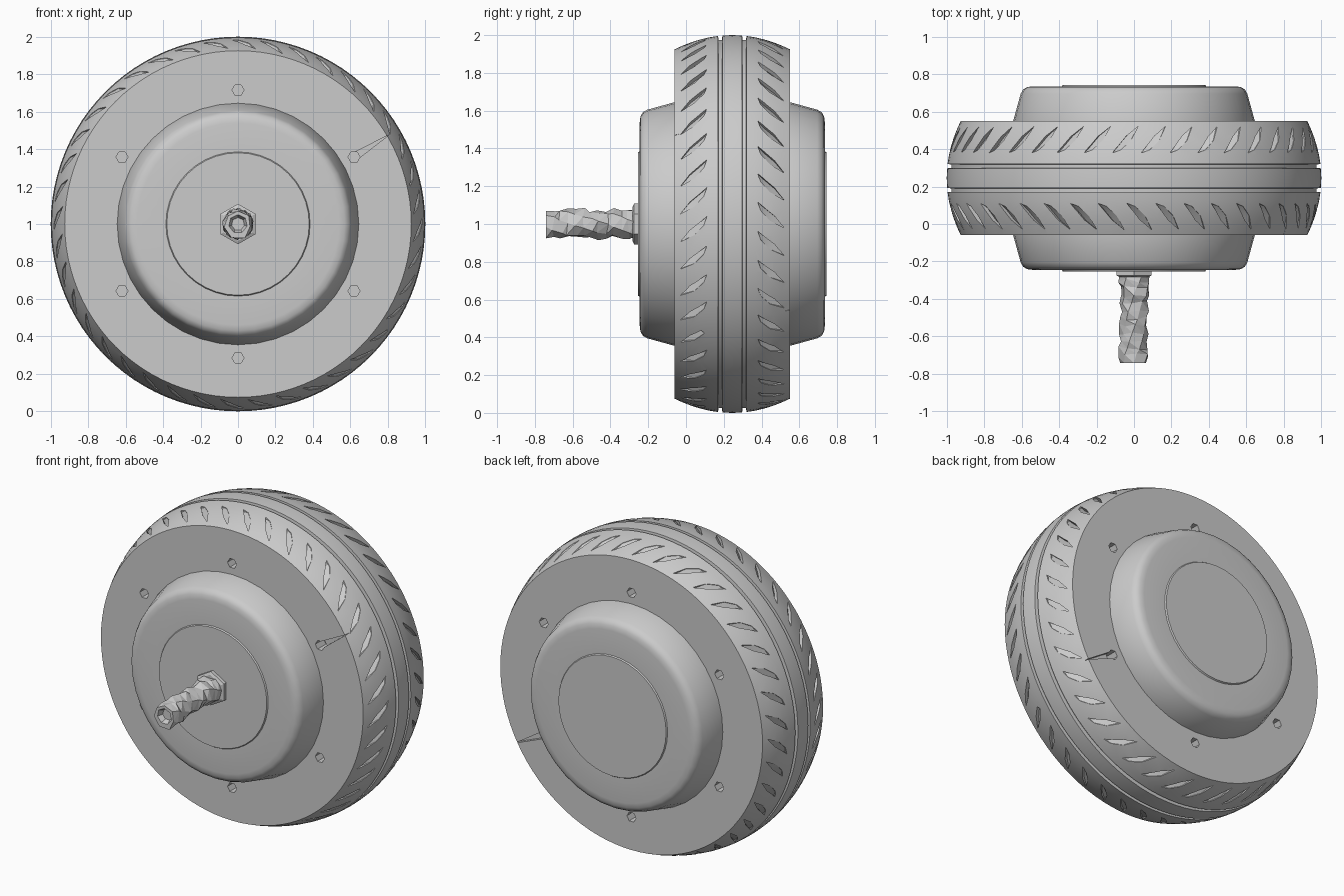
import bpy, bmesh, math, random

random.seed(4)
if "Cube" in bpy.data.objects:
    bpy.data.objects.remove(bpy.data.objects["Cube"], do_unlink=True)

MID = 0.245    # wheel centre along y
HALF = 0.305   # half the tyre width

grey = bpy.data.materials.new("plain grey")
grey.use_nodes = True
grey.diffuse_color = (0.6, 0.6, 0.6, 1)
grey.node_tree.nodes["Principled BSDF"].inputs["Base Color"].default_value = (0.6, 0.6, 0.6, 1)


def polar(r, a, y):
    """Point at radius r, angle a clockwise from the top, depth y."""
    return (r * math.sin(a), y, 1 + r * math.cos(a))


def crown(t):
    """Tyre radius at distance t from its middle."""
    return 1 - 0.075 * (t / HALF) ** 2


def finish(bm, name):
    bmesh.ops.recalc_face_normals(bm, faces=bm.faces)
    mesh = bpy.data.meshes.new(name)
    bm.to_mesh(mesh)
    bm.free()
    mesh.materials.append(grey)
    ob = bpy.data.objects.new(name, mesh)
    bpy.context.collection.objects.link(ob)
    return ob


def loft(bm, rings, closed=False):
    """Skin a list of equal point rings; cap the ends unless closed."""
    rows = [[bm.verts.new(p) for p in ring] for ring in rings]
    n = len(rows[0])
    pairs = list(zip(rows, rows[1:])) + ([(rows[-1], rows[0])] if closed else [])
    for a, b in pairs:
        for i in range(n):
            j = (i + 1) % n
            bm.faces.new((a[i], a[j], b[j], b[i]))
    if not closed:
        bm.faces.new(rows[0])
        bm.faces.new(rows[-1])


def lathe(name, profile, segs, closed=False):
    bm = bmesh.new()
    loft(bm, [[polar(r, math.tau * i / segs, y) for i in range(segs)]
              for y, r in profile], closed)
    return finish(bm, name)


def smooth(ob, degrees):
    bpy.ops.object.select_all(action='DESELECT')
    ob.select_set(True)
    bpy.context.view_layer.objects.active = ob
    bpy.ops.object.shade_smooth_by_angle(angle=math.radians(degrees))


# Tyre: crowned ring with two grooves round the middle
half = [(t, crown(t)) for t in (0.305, 0.26, 0.215, 0.17, 0.12, 0.075)]
half += [(0.073, 0.975), (0.055, 0.975), (0.052, crown(0.052))]
section = [(MID - t, r) for t, r in half] + [(MID, 1.0)]
section += [(MID + t, r) for t, r in reversed(half)]
section += [(MID + HALF, 0.58), (MID - HALF, 0.58)]
tyre = lathe("tyre", section, 96, closed=True)

# Tread cuts: bent slashes, deep along one edge and shallow along the other
slash = [(0.0, 0.135, 0.012), (0.045, 0.15, 0.003), (0.10, 0.20, 0.003),
         (0.14, 0.275, 0.012), (0.075, 0.225, 0.025), (0.025, 0.165, 0.025)]
cut = bmesh.new()
COUNT = 40
for side in (-1, 1):
    for k in range(COUNT):
        a0 = math.tau * (k + 0.25 * side) / COUNT
        floor = [polar(crown(t) - d, a0 + a, MID + side * t) for a, t, d in slash]
        top = [polar(1.05, a0 + a, MID + side * t) for a, t, d in slash]
        loft(cut, [floor, top])

# Bolt holes: six blind holes on each face
for side in (-1, 1):
    for k in range(6):
        x, _, z = polar(0.715, math.tau * k / 6, 0)
        loft(cut, [[(x + 0.032 * math.cos(b), MID + side * t, z + 0.032 * math.sin(b))
                    for b in [math.tau * i / 6 for i in range(6)]]
                   for t in (0.22, 0.35)])

# Tapered nicks running from two of the holes to the rim
for side, a in ((-1, math.tau / 6), (1, math.tau / 3)):
    loft(cut, [[polar(0.715, a - 0.03, MID + side * t),
                polar(0.94, a - 0.01, MID + side * t),
                polar(0.715, a + 0.03, MID + side * t)]
               for t in (0.28, 0.35)])
bmesh.ops.triangulate(cut, faces=cut.faces)
cutter = finish(cut, "tread_cutter")
cutter.hide_render = True

mod = tyre.modifiers.new("tread", 'BOOLEAN')
mod.operation = 'DIFFERENCE'
mod.solver = 'EXACT'
mod.use_self = True
mod.object = cutter
bpy.context.view_layer.objects.active = tyre
bpy.ops.object.modifier_apply(modifier=mod.name)
bpy.data.objects.remove(cutter, do_unlink=True)
smooth(tyre, 20)

# Hub: tapered drum with rounded rims and a raised round plate at each end
drum = [(0.498, 0.38), (0.49, 0.385), (0.49, 0.54), (0.486, 0.57), (0.473, 0.592),
        (0.45, 0.605), (HALF, 0.645)]
hub = lathe("hub", [(MID - t, r) for t, r in drum]
            + [(MID + t, r) for t, r in reversed(drum)], 40)
smooth(hub, 30)

# Axle nut with a chamfered front
lathe("axle_nut", [(-0.283, 0.09), (-0.275, 0.108), (-0.24, 0.108)], 6)

# Axle: rough faceted rod with a small recess in its tip
SIDES, RINGS = 7, 13
rings = [[polar(0.035, math.tau * i / SIDES, y) for i in range(SIDES)] for y in (-0.71,)]
rings.append([polar(0.05, math.tau * i / SIDES, -0.742) for i in range(SIDES)])
for k in range(RINGS):
    y = -0.742 + 0.48 * k / (RINGS - 1)
    wobble = 0.012 if 0 < k < RINGS - 1 else 0
    rings.append([polar(random.uniform(0.064, 0.086), math.tau * (i + 0.22 * k) / SIDES,
                        y + random.uniform(-wobble, wobble)) for i in range(SIDES)])
rod = bmesh.new()
loft(rod, rings)
bmesh.ops.triangulate(rod, faces=rod.faces)
finish(rod, "axle")
